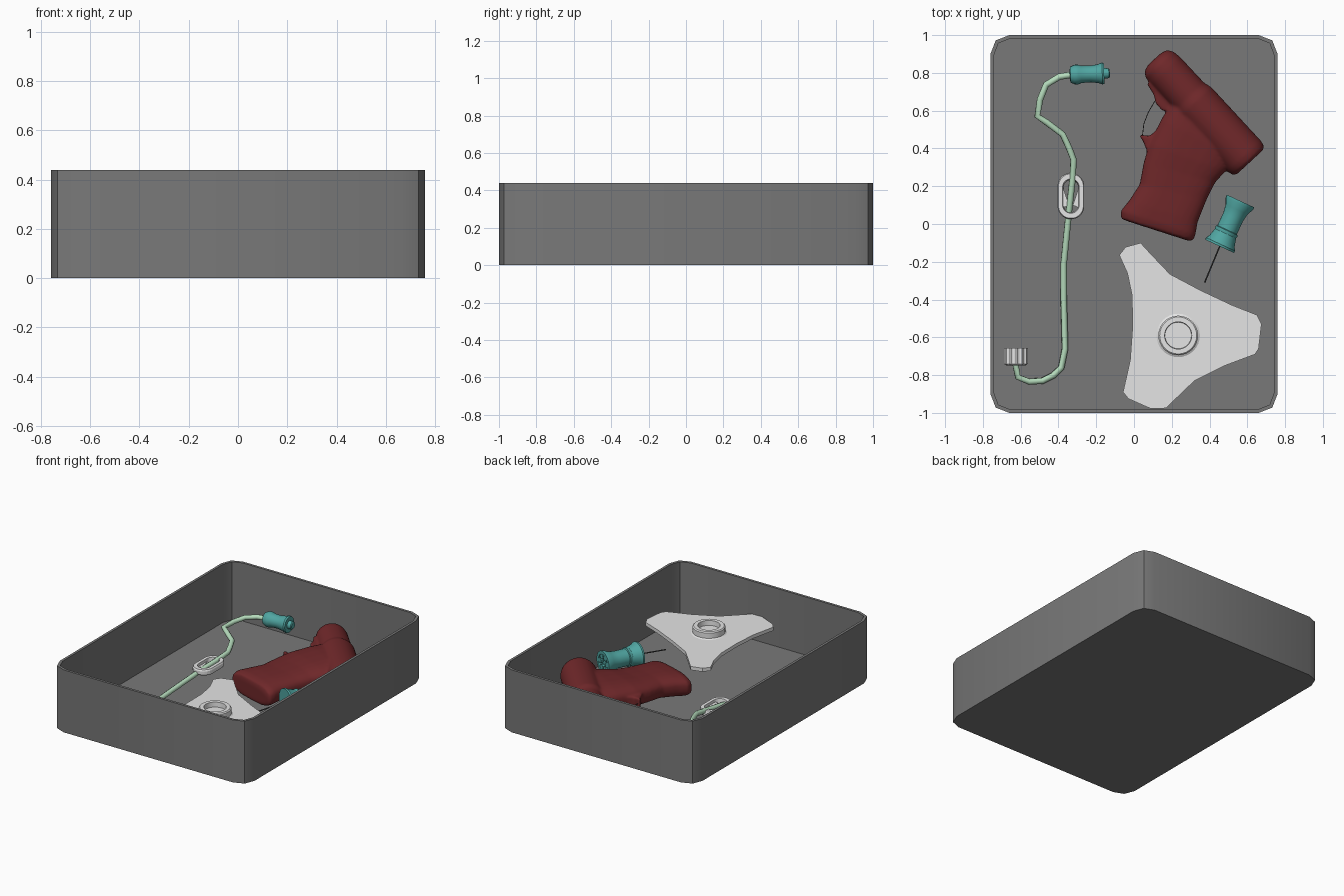
import bpy, bmesh, math
from mathutils import Vector

if "Cube" in bpy.data.objects:
    bpy.data.objects.remove(bpy.data.objects["Cube"])


def material(name, r, g, b):
    m = bpy.data.materials.new(name)
    m.diffuse_color = (r, g, b, 1)
    m.use_nodes = True
    m.node_tree.nodes["Principled BSDF"].inputs["Base Color"].default_value = m.diffuse_color
    return m


GREY = material("tray grey", .19, .19, .19)
WHITE = material("pale plastic", .78, .78, .78)
RED = material("dark red", .16, .021, .023)
TEAL = material("teal", .08, .38, .36)
GREEN = material("pale green", .47, .72, .51)
STEEL = material("dark steel", .06, .06, .06)


def skin(bm, rings, closed=False):
    """Join successive rings of points with quads and cap the ends."""
    loops = [[bm.verts.new(p) for p in ring] for ring in rings]
    pairs = list(zip(loops, loops[1:]))
    if closed:
        pairs.append((loops[-1], loops[0]))
    else:
        bm.faces.new(loops[0])
        bm.faces.new(loops[-1])
    for a, b in pairs:
        n = len(a)
        for i in range(n):
            j = (i + 1) % n
            bm.faces.new((a[i], a[j], b[j], b[i]))


def lathe(bm, profile, origin, axis, segs=24, rib=0.0):
    """Turn (distance, radius) pairs around an axis; rib makes a gear-like edge."""
    q = Vector((0, 0, 1)).rotation_difference(Vector(axis))
    rings = []
    for t, r in profile:
        ring = []
        for i in range(segs):
            a = 2 * math.pi * i / segs
            rr = r - rib * (i // 2 % 2)
            ring.append(Vector(origin) + q @ Vector((rr * math.cos(a), rr * math.sin(a), t)))
        rings.append(ring)
    skin(bm, rings)


def prism(bm, pts, z0, z1):
    skin(bm, [[(x, y, z) for x, y in pts] for z in (z0, z1)])


def finish(bm, name, mat, smooth=None):
    bmesh.ops.recalc_face_normals(bm, faces=bm.faces)
    me = bpy.data.meshes.new(name)
    bm.to_mesh(me)
    bm.free()
    me.materials.append(mat)
    ob = bpy.data.objects.new(name, me)
    bpy.context.collection.objects.link(ob)
    if smooth:
        bpy.ops.object.select_all(action='DESELECT')
        ob.select_set(True)
        bpy.context.view_layer.objects.active = ob
        bpy.ops.object.shade_smooth_by_angle(angle=math.radians(smooth))
    return ob


def wire(name, pts, radius, mat, res=2):
    cu = bpy.data.curves.new(name, 'CURVE')
    cu.dimensions = '3D'
    cu.bevel_depth = radius
    cu.bevel_resolution = res
    cu.use_fill_caps = True
    sp = cu.splines.new('POLY')
    sp.points.add(len(pts) - 1)
    for p, co in zip(sp.points, pts):
        p.co = (*co, 1)
    cu.materials.append(mat)
    ob = bpy.data.objects.new(name, cu)
    bpy.context.collection.objects.link(ob)
    return ob


# --- open tray with clipped corners
def tray_outline(inset, z):
    k = 1 - inset
    quarter = [(.76 - inset, .9 - inset * .4), (.732 - inset * .8, .972 - inset * .8), (.66 - inset * .4, k)]
    pts = []
    for sx, sy in ((1, 1), (-1, 1), (-1, -1), (1, -1)):
        q = quarter if sx * sy > 0 else quarter[::-1]
        pts += [(sx * x, sy * y, z) for x, y in q]
    return pts


bm = bmesh.new()
skin(bm, [tray_outline(0, 0), tray_outline(0, .44), tray_outline(.018, .44), tray_outline(.018, .03)])
finish(bm, "tray", GREY, 30)

# --- pistol-shaped handle: barrel, grip, trigger and nose nub fused together
bm = bmesh.new()
lathe(bm, [(-.032, .045), (-.022, .08), (.005, .1), (.05, .107), (.24, .108), (.28, .12),
           (.67, .12), (.7, .113), (.712, .095)], (.13, .85, .178), (.68, -.735, 0), 32)
grip = [(-.035, .015, .285, -.088, .05), (-.07, .03, .312, -.088, .074), (-.07, .07, .325, -.06, .08),
        (-.025, .125, .337, .01, .08), (.03, .21, .385, .13, .077), (.05, .32, .43, .22, .08),
        (.08, .425, .485, .28, .088), (.145, .555, .53, .345, .092), (.21, .66, .56, .41, .088)]
rings = []
for k, (x0, y0, x1, y1, h) in enumerate(grip):
    ring = []
    for i in range(28):
        a = 2 * math.pi * i / 28
        c, s = math.cos(a), math.sin(a)
        u = .5 + .5 * math.copysign(abs(c) ** .7, c)
        z = .132 + .006 * k + h * math.copysign(abs(s) ** .7, s)
        ring.append((x0 + (x1 - x0) * u, y0 + (y1 - y0) * u, z))
    rings.append(ring)
skin(bm, rings)
prism(bm, [(.022, .475), (.045, .445), (.07, .385), (.2, .42), (.17, .54), (.125, .5), (.08, .465)], .13, .2)
prism(bm, [(.07, .74), (.105, .685), (.115, .64), (.15, .6), (.24, .62), (.2, .75)], .13, .21)
gun = finish(bm, "pistol_handle", RED)
rm = gun.modifiers.new("fuse", 'REMESH')
rm.mode = 'VOXEL'
rm.voxel_size = .009
rm.use_smooth_shade = True
sm = gun.modifiers.new("soften", 'SMOOTH')
sm.factor = .5
sm.iterations = 5
wire("trigger_wire", [(.11, .65, .165), (.075, .59, .165), (.052, .53, .165), (.045, .47, .165)], .002, STEEL)

# --- three-armed plate with a central collar
bm = bmesh.new()
plate = [(-.078, -.165), (-.045, -.122), (.035, -.1), (.09, -.16), (.19, -.265), (.35, -.35), (.52, -.43),
         (.652, -.482), (.675, -.53), (.66, -.66), (.64, -.69), (.48, -.75), (.32, -.83), (.2, -.945),
         (.17, -.975), (.09, -.978), (-.03, -.925), (-.058, -.89), (-.02, -.72), (-.008, -.55),
         (-.01, -.38), (-.035, -.26)]
prism(bm, plate, .187, .212)
finish(bm, "three_arm_plate", WHITE)
bm = bmesh.new()
lathe(bm, [(.17, .105), (.212, .115), (.218, .105), (.255, .105), (.262, .098), (.262, .072), (.228, .07)],
      (.234, -.59, 0), (0, 0, 1), 32)
finish(bm, "plate_collar", WHITE, 35)

# --- flexible tube
tube = [(-.33, .79, .207), (-.395, .78, .205), (-.465, .738, .198), (-.497, .66, .19), (-.512, .572, .178),
        (-.465, .54, .17), (-.378, .475, .158), (-.345, .405, .15), (-.32, .342, .142), (-.325, .24, .13),
        (-.343, .08, .112), (-.372, -.21, .07), (-.372, -.4, .056), (-.365, -.66, .05), (-.385, -.76, .05),
        (-.425, -.8, .05), (-.485, -.83, .055), (-.555, -.835, .065), (-.615, -.81, .08), (-.628, -.74, .09)]
wire("tube", tube, .017, GREEN)


# --- slide clamp: oval ring around the tube, with pinching wedges inside
def oval(r, half, z):
    pts = []
    for i in range(24):
        a = 2 * math.pi * (i + .5) / 24
        pts.append((-.334 + r * math.cos(a), .148 + r * math.sin(a) + math.copysign(half, math.sin(a)), z))
    return pts


bm = bmesh.new()
skin(bm, [oval(.066, .052, .1), oval(.071, .052, .11), oval(.071, .052, .13), oval(.066, .052, .14),
          oval(.044, .047, .14), oval(.038, .047, .1)], closed=True)
finish(bm, "slide_clamp", WHITE)
bm = bmesh.new()
for s in (-1, 1):
    prism(bm, [(-.334 + s * .044, .2), (-.334 + s * .01, .1), (-.334 + s * .044, .085)], .104, .122)
finish(bm, "clamp_wedges", WHITE)

# --- ribbed cap at the lower tube end
bm = bmesh.new()
lathe(bm, [(0, .05), (.01, .063), (.093, .063), (.093, .045), (.05, .04)], (-.625, -.75, .095), (0, 1, 0), 48, .006)
finish(bm, "ribbed_cap", WHITE)

# --- spool-shaped plug at the upper tube end
bm = bmesh.new()
lathe(bm, [(0, .025), (.003, .042), (.025, .052), (.045, .052), (.06, .046), (.11, .044), (.15, .05), (.172, .058),
           (.182, .055), (.182, .028), (.207, .026), (.212, .02)], (-.34, .79, .207), (1, .04, 0), 20)
finish(bm, "tube_plug", TEAL, 35)

# --- needle with flanged hub
A = Vector((.42, .907, 0))
base = Vector((.453, -.118, .18))
bm = bmesh.new()
lathe(bm, [(0, .03), (0, .084), (.012, .085), (.03, .074), (.075, .062), (.08, .064), (.092, .064), (.096, .057),
           (.17, .057), (.215, .064), (.25, .08), (.264, .08), (.264, .058), (.245, .05)], base, A, 24)
finish(bm, "needle_hub", TEAL, 35)
bm = bmesh.new()
for i in range(6):  # small lugs round the open end of the hub
    a = i * math.pi / 3
    side = Vector((.907, -.42, 0)) * math.cos(a) + Vector((0, 0, 1)) * math.sin(a)
    lathe(bm, [(.23, .018), (.262, .018)], base + side * .042, A, 8)
finish(bm, "hub_lugs", TEAL, 35)
wire("needle", [tuple(base + A * .02), (.374, -.31, .16)], .0038, STEEL, 1)
